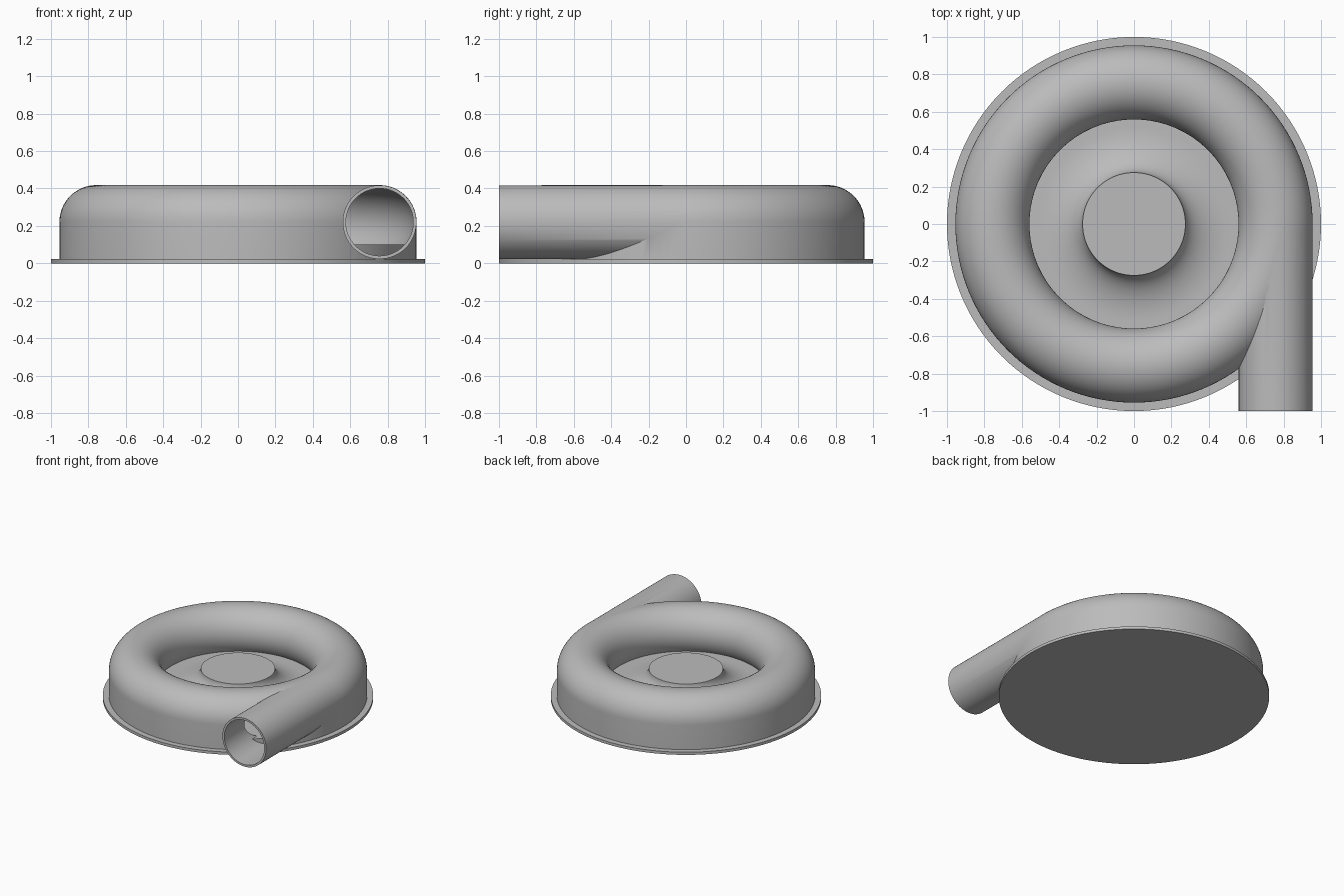
import bpy
import bmesh
import math
from mathutils import Matrix, Vector

cube = bpy.data.objects.get("Cube")
if cube:
    bpy.data.objects.remove(cube, do_unlink=True)

STEPS = 128
RING_R, TUBE_Z, TUBE_R = 0.757, 0.22, 0.198   # volute centre line and section
PLATE_TOP, FLOOR_Z = 0.022, 0.10

grey = bpy.data.materials.new("plain grey")
grey.use_nodes = True
colour = (0.5, 0.5, 0.5, 1)
grey.diffuse_color = colour
grey.node_tree.nodes["Principled BSDF"].inputs["Base Color"].default_value = colour


def make_object(name, bm):
    bmesh.ops.recalc_face_normals(bm, faces=bm.faces)
    mesh = bpy.data.meshes.new(name)
    bm.to_mesh(mesh)
    bm.free()
    mesh.materials.append(grey)
    obj = bpy.data.objects.new(name, mesh)
    bpy.context.collection.objects.link(obj)
    return obj


def revolve(name, profile, closed):
    """Spin (radius, z) points about the z axis."""
    bm = bmesh.new()
    verts = [bm.verts.new((r, 0, z)) for r, z in profile]
    edges = [bm.edges.new(pair) for pair in zip(verts, verts[1:])]
    if closed:
        edges.append(bm.edges.new((verts[-1], verts[0])))
    bmesh.ops.spin(bm, geom=verts + edges, cent=(0, 0, 0), axis=(0, 0, 1),
                   angle=math.tau, steps=STEPS, use_merge=True)
    bmesh.ops.remove_doubles(bm, verts=bm.verts, dist=1e-5)
    return make_object(name, bm)


def pipe(name, radius, y0, y1):
    """Solid cylinder along y on the outlet axis."""
    bm = bmesh.new()
    place = Matrix.Translation(Vector((RING_R, (y0 + y1) / 2, TUBE_Z)))
    bmesh.ops.create_cone(bm, cap_ends=True, segments=96, radius1=radius,
                          radius2=radius, depth=y1 - y0,
                          matrix=place @ Matrix.Rotation(math.pi / 2, 4, 'X'))
    return make_object(name, bm)


def arc(radius, start, end, count):
    angles = [start + (end - start) * i / count for i in range(count + 1)]
    return [(RING_R + radius * math.cos(a), TUBE_Z + radius * math.sin(a)) for a in angles]


def smooth(obj):
    bpy.ops.object.select_all(action='DESELECT')
    obj.select_set(True)
    bpy.context.view_layer.objects.active = obj
    bpy.ops.object.shade_smooth_by_angle(angle=math.radians(30))


# Base plate
plate = revolve("base_plate", [(0, 0), (1, 0), (1, PLATE_TOP), (0, PLATE_TOP)], False)

# Inner floor with a hub that flares down into it
flare = [(0.52 - 0.245 * math.sin(a), 0.24 - 0.14 * math.cos(a))
         for a in (math.pi / 2 * i / 16 for i in range(17))]
floor = revolve("floor_and_hub", [(0, 0.01), (0.942, 0.01), (0.942, FLOOR_Z)]
                + flare + [(0, 0.24)], False)

# Ring housing: straight outer wall, rounded top, inside curling under to the floor
under = math.pi + math.asin((TUBE_Z - FLOOR_Z + 0.02) / TUBE_R)
section = arc(TUBE_R, 0, under, 40)
housing = revolve("volute_housing", [(RING_R + TUBE_R, 0.012)] + section
                  + [(section[-1][0], 0.012)], True)

# Outlet pipe joined to the housing, then both hollowed out
outlet = pipe("outlet_pipe_helper", TUBE_R - 0.001, -1, 0)
cavity = revolve("cavity_cutter", arc(0.184, 0, math.tau, 48)[:-1], True)
bore = pipe("bore_cutter", 0.18, -1.1, 0)
for helper, operation in ((outlet, 'UNION'), (cavity, 'DIFFERENCE'), (bore, 'DIFFERENCE')):
    mod = housing.modifiers.new(helper.name, 'BOOLEAN')
    mod.object = helper
    mod.operation = operation
    mod.solver = 'EXACT'
    helper.hide_render = True

bpy.context.view_layer.update()
evaluated = housing.evaluated_get(bpy.context.evaluated_depsgraph_get())
result = bpy.data.meshes.new_from_object(evaluated)
housing.modifiers.clear()
housing.data = result
for helper in (outlet, cavity, bore):
    bpy.data.objects.remove(helper, do_unlink=True)

for part in (plate, floor, housing):
    smooth(part)
